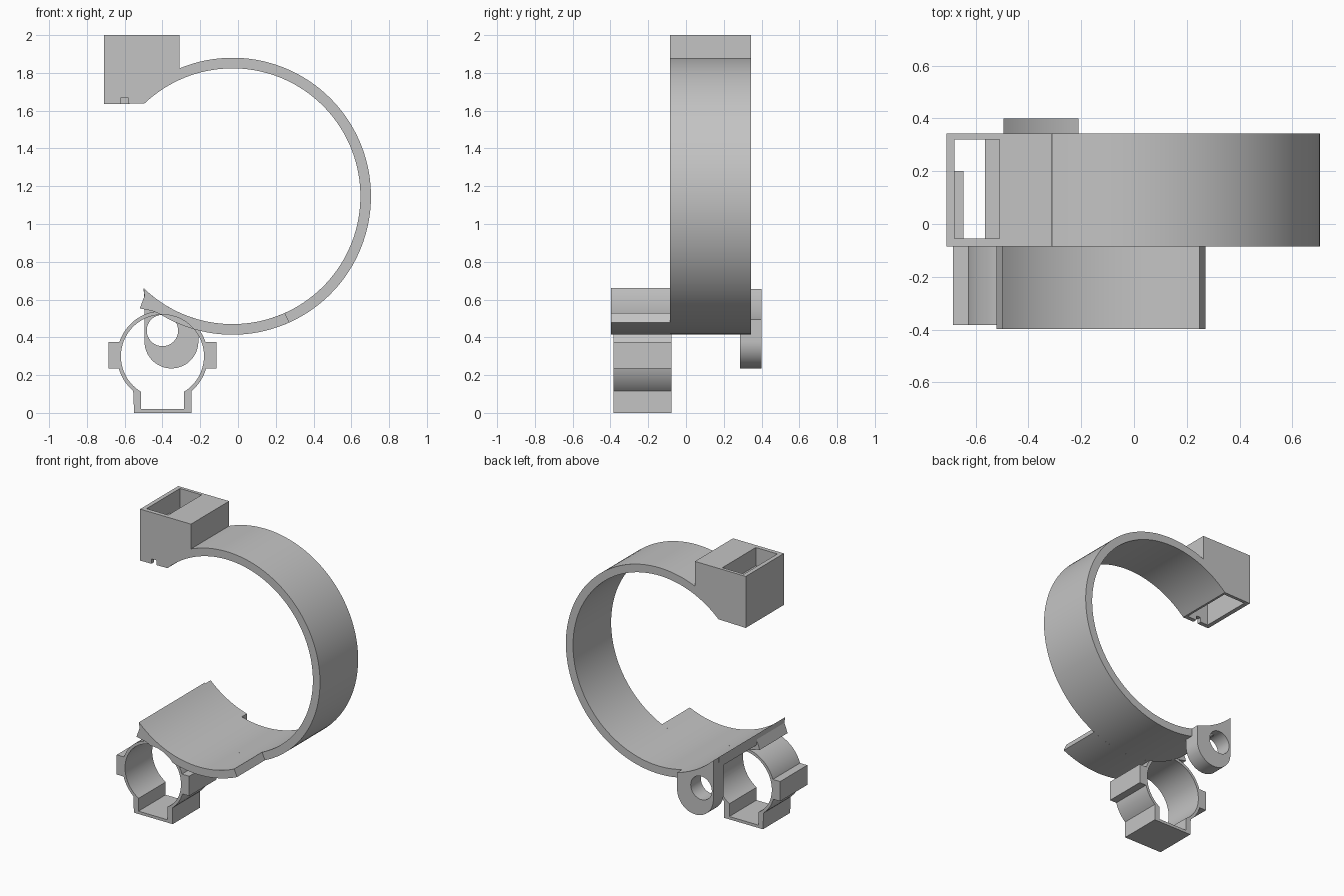
import bpy, bmesh
from math import cos, sin, radians, sqrt

cube = bpy.data.objects.get("Cube")
if cube:
    bpy.data.objects.remove(cube, do_unlink=True)

grey = bpy.data.materials.new("plain_grey")
grey.use_nodes = True
grey.diffuse_color = (0.55, 0.55, 0.55, 1)
grey.node_tree.nodes["Principled BSDF"].inputs["Base Color"].default_value = (0.55, 0.55, 0.55, 1)

RING, R_OUT, R_IN = (-0.029, 1.147), 0.733, 0.677
BORE, B_OUT, B_IN = (-0.40, 0.30), 0.24, 0.22
FRONT, BACK = -0.085, 0.343          # band width along y
FLAP_FRONT, LUG_BACK = -0.398, 0.40


def arc(c, r, a, b, n):
    """Points on an arc in the xz plane, angles in degrees."""
    return [(c[0] + r * cos(radians(a + (b - a) * i / n)),
             c[1] + r * sin(radians(a + (b - a) * i / n))) for i in range(n + 1)]


def prism(name, profile, y0, y1):
    """Extrude an xz profile along y."""
    bm = bmesh.new()
    face = bm.faces.new([bm.verts.new((x, y0, z)) for x, z in profile])
    out = bmesh.ops.extrude_face_region(bm, geom=[face])
    moved = [v for v in out["geom"] if isinstance(v, bmesh.types.BMVert)]
    bmesh.ops.translate(bm, verts=moved, vec=(0, y1 - y0, 0))
    bmesh.ops.recalc_face_normals(bm, faces=bm.faces)
    mesh = bpy.data.meshes.new(name)
    bm.to_mesh(mesh)
    bm.free()
    mesh.materials.append(grey)
    obj = bpy.data.objects.new(name, mesh)
    bpy.context.collection.objects.link(obj)
    return obj


def box(name, x0, x1, y0, y1, z0, z1):
    return prism(name, [(x0, z0), (x1, z0), (x1, z1), (x0, z1)], y0, y1)


def activate(obj):
    bpy.ops.object.select_all(action="DESELECT")
    obj.select_set(True)
    bpy.context.view_layer.objects.active = obj


def combine(obj, others, operation):
    """Apply booleans and discard the tools."""
    activate(obj)
    for other in others:
        mod = obj.modifiers.new("cut", "BOOLEAN")
        mod.operation, mod.solver, mod.object = operation, "EXACT", other
        bpy.ops.object.modifier_apply(modifier=mod.name)
        bpy.data.objects.remove(other, do_unlink=True)


def smooth(obj):
    activate(obj)
    bpy.ops.object.shade_smooth_by_angle(angle=radians(25))


# Open band with the socket block at its upper end
band = prism("band_and_socket",
             arc(RING, R_OUT, -129.5, 112.5, 90)
             + [(-0.31, 2.0), (-0.71, 2.0), (-0.71, 1.634)]
             + arc(RING, R_IN, 133.5, -134.1, 100), FRONT, BACK)
combine(band, [
    box("shaft", -0.68, -0.565, -0.055, 0.32, 1.5, 2.1),
    box("upper_pocket", -0.68, -0.51, -0.055, 0.32, 1.87, 2.1),
    box("lower_pocket", -0.68, -0.51, -0.055, 0.32, 1.5, 1.78),
    box("notch", -0.62, -0.583, -0.2, -0.03, 1.5, 1.67)], "DIFFERENCE")
smooth(band)
smooth(box("socket_ledge", -0.69, -0.645, -0.06, 0.2, 1.80, 1.87))


def keyhole(name, y0, y1):
    """Clip opening: round bore with a square channel below."""
    h, a = 0.114, 59
    return prism(name, [(BORE[0] - h, 0.02), (BORE[0] + h, 0.02)]
                 + arc(BORE, B_IN, -a, 180 + a, 64), y0, y1)


# Front shelf continuing the band, flared at its free edge
flap = prism("front_shelf",
             [(-0.495, 0.62), (-0.52, 0.553), (-0.455, 0.54)]
             + arc(RING, R_OUT, -122, -65.8, 26)
             + arc(RING, R_IN, -65.8, -134.1, 26), FLAP_FRONT, FRONT)
combine(flap, [keyhole("flap_bore", -0.6, FRONT - 0.001)], "DIFFERENCE")
smooth(flap)

# Round tube clip with a square foot and two side tabs
clip = prism("tube_clip",
             [(-0.55, 0.0), (-0.245, 0.0)] + arc(BORE, B_OUT, -49.8, 229.8, 64),
             -0.383, -0.078)
combine(clip, [box("left_tab", -0.175, -0.115, -0.383, -0.078, 0.235, 0.375),
               box("right_tab", -0.685, -0.625, -0.383, -0.078, 0.235, 0.375)], "UNION")
combine(clip, [keyhole("clip_bore", -0.6, 0.1)], "DIFFERENCE")
smooth(clip)

# Hinge lug at the back with an off-centre hole
lug_top = [(x, RING[1] - sqrt(R_IN ** 2 - (x - RING[0]) ** 2))
           for x in [-0.21 - 0.0285 * i for i in range(11)]]
lug = prism("back_lug", lug_top + arc((-0.3525, 0.378), 0.1425, -180, 0, 40), 0.285, LUG_BACK)
combine(lug, [prism("lug_hole", arc((-0.40, 0.436), 0.083, 0, 352.5, 47), 0.1, 0.6)], "DIFFERENCE")
smooth(lug)
